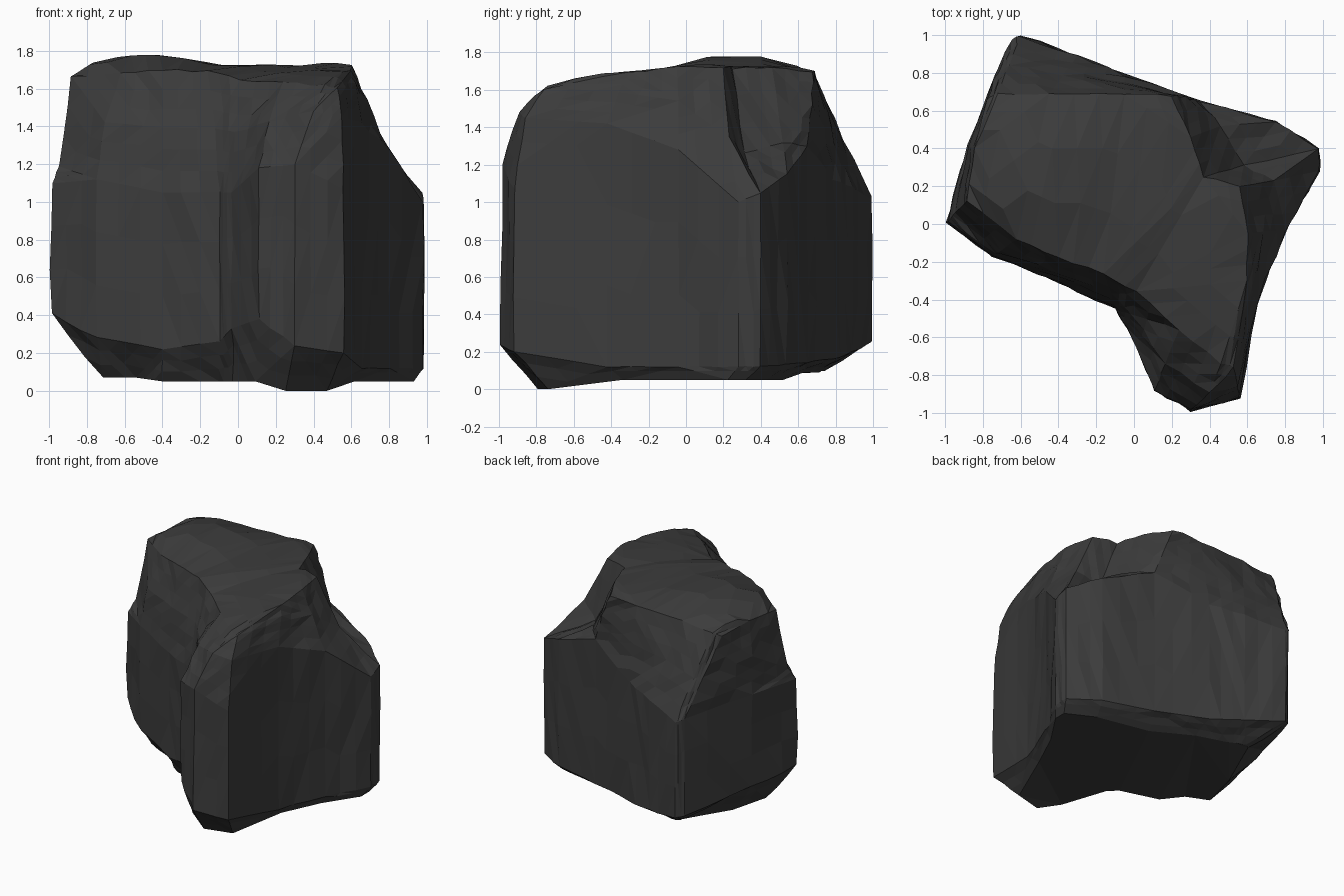
import bpy, bmesh, random
from math import exp
from mathutils import Vector

random.seed(4)

# Corner columns, counter-clockwise seen from above:
# outline x, y, lower edge z, upper edge z, top rim x, y, z
COLS = [
    (-0.99, 0.01, 0.41, 1.10, -0.89, 0.12, 1.67),
    (-0.75, -0.17, 0.28, 1.12, -0.62, -0.08, 1.68),
    (-0.40, -0.31, 0.22, 1.05, -0.40, -0.18, 1.70),
    (-0.10, -0.45, 0.26, 1.05, -0.16, -0.26, 1.69),
    (-0.03, -0.55, 0.33, 1.05, 0.01, -0.36, 1.65),
    (0.11, -0.88, 0.38, 1.18, 0.24, -0.56, 1.63),
    (0.30, -0.99, 0.24, 1.20, 0.46, -0.74, 1.62),
    (0.56, -0.92, 0.20, 1.07, 0.53, -0.76, 1.61),
    (0.65, -0.42, 0.12, 1.42, 0.60, -0.30, 1.70),
    (0.80, -0.04, 0.12, 1.28, 0.60, -0.05, 1.72),
    (0.98, 0.28, 0.12, 1.00, 0.56, 0.20, 1.72),
    (0.98, 0.40, 0.12, 1.05, 0.37, 0.25, 1.72),
    (0.75, 0.54, 0.13, 1.15, 0.30, 0.46, 1.72),
    (0.35, 0.65, 0.14, 1.30, 0.20, 0.68, 1.70),
    (-0.05, 0.79, 0.16, 1.12, -0.05, 0.69, 1.69),
    (-0.30, 0.89, 0.20, 1.08, -0.45, 0.69, 1.68),
    (-0.60, 1.00, 0.25, 1.02, -0.72, 0.69, 1.65),
    (-0.66, 0.96, 0.27, 1.05, -0.78, 0.66, 1.63),
    (-0.88, 0.42, 0.36, 1.10, -0.84, 0.40, 1.67),
]
# Shoulder points that set the left ledge, front bevel, right face and notch
SHOULDER = {0: (-0.95, 0.06, 1.19), 6: (0.40, -0.89, 1.48),
            7: (0.55, -0.86, 1.45), 8: (0.63, -0.36, 1.59),
            9: (0.68, -0.04, 1.54), 10: (0.74, 0.23, 1.35),
            11: (0.58, 0.31, 1.26), 12: (0.46, 0.52, 1.32),
            13: (0.27, 0.67, 1.52), 18: (-0.87, 0.41, 1.40)}


def foot(x, y):
    """Base corner pulled in under an outline corner."""
    z = 0.0 if y < -0.8 and x > 0.2 else 0.09 if y > 0.7 else 0.05
    if x < -0.5:
        return Vector((x * 0.72, y * (0.75 if y > 0 else 0.4), z + 0.02))
    if x < 0:
        return Vector((x, y * (0.80 if y > 0 else 0.62), z))
    return Vector((x * (0.84 if x < 0.6 else 0.95), y * 0.80, z))


def column(i, c):
    x, y, lo, hi, tx, ty, tz = c
    upper, top = Vector((x, y, hi)), Vector((tx, ty, tz))
    if i in SHOULDER:
        shoulder = Vector(SHOULDER[i])
    else:
        bulge = 0.02 if i < 8 else 0.0
        out = Vector((x - tx, y - ty, 0))
        if out.length > 0:
            out.normalize()
        shoulder = (upper + top) / 2 + out * bulge + Vector((0, 0, bulge))
    return [foot(x, y), Vector((x, y, lo)), upper, shoulder, top]


# Rock body: bands between the rings, with capped ends
bm = bmesh.new()
grid = [[bm.verts.new(p) for p in column(i, c)] for i, c in enumerate(COLS)]
n = len(grid)
for i in range(n):
    a, b = grid[i], grid[(i + 1) % n]
    for k in range(len(a) - 1):
        bm.faces.new((a[k], b[k], b[k + 1], a[k + 1]))
bm.faces.new([g[-1] for g in grid])
bm.faces.new([g[0] for g in reversed(grid)])
bmesh.ops.triangulate(bm, faces=bm.faces[:])

# Chipped facets and a gently domed top; the main corners stay put
corners = set(bm.verts)
bmesh.ops.subdivide_edges(bm, edges=bm.edges[:], cuts=2, use_grid_fill=True)
bm.normal_update()
for v in bm.verts:
    if v in corners:
        continue
    if v.co.z > 1.6 and v.normal.z > 0.93:
        d2 = (v.co.x + 0.5) ** 2 + (v.co.y - 0.28) ** 2
        v.co.z += 0.09 * exp(-d2 / 0.12) + 0.015
    elif v.co.z > 0.1:
        v.co += v.normal * random.uniform(-0.010, 0.008)
bmesh.ops.triangulate(bm, faces=bm.faces[:])
bmesh.ops.recalc_face_normals(bm, faces=bm.faces[:])

mesh = bpy.data.meshes.new("rock")
bm.to_mesh(mesh)
bm.free()
rock = bpy.data.objects.new("rock", mesh)
bpy.context.collection.objects.link(rock)

# Dark stone
stone = bpy.data.materials.new("dark_stone")
stone.diffuse_color = (0.045, 0.045, 0.045, 1)
mesh.materials.append(stone)
